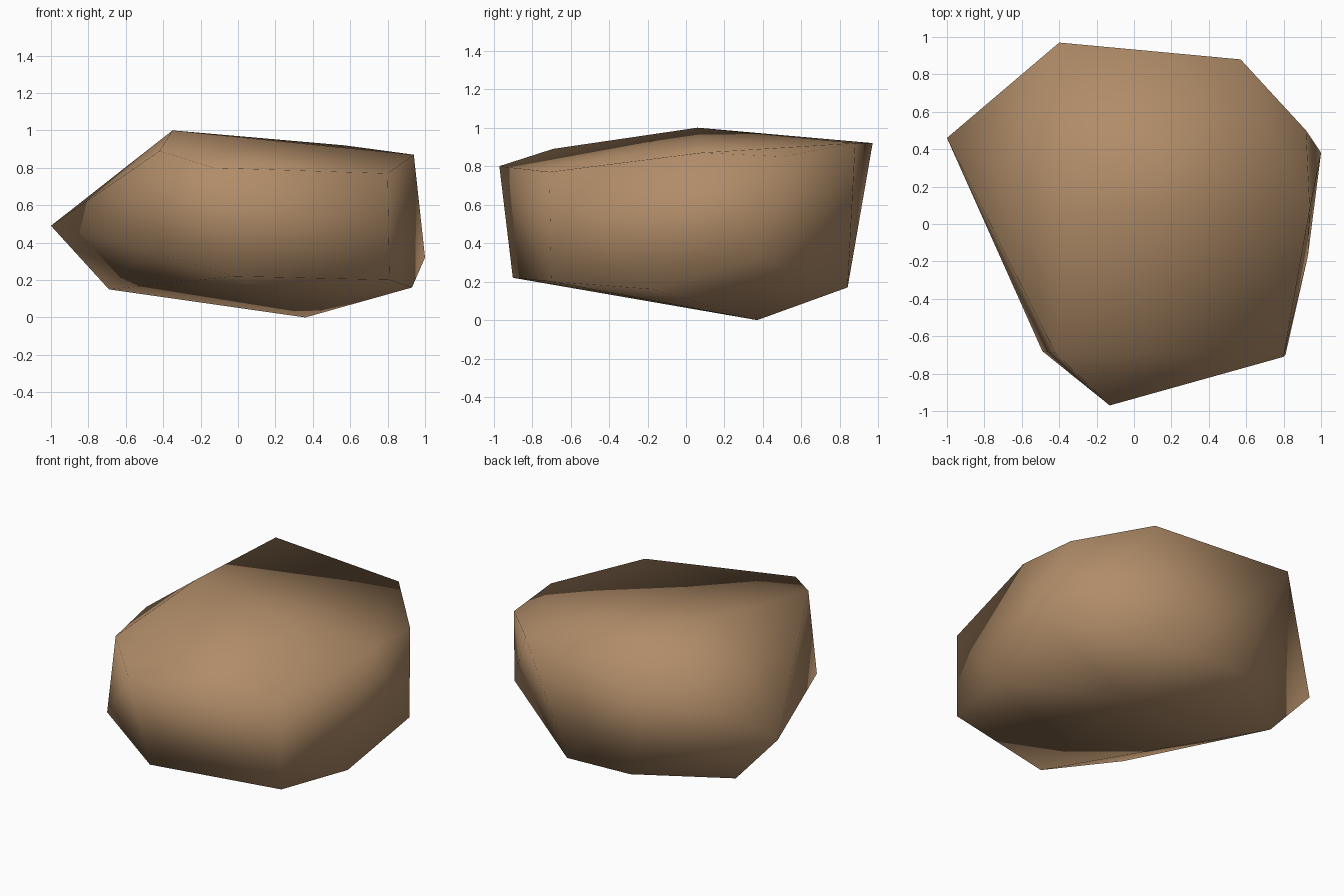
import bpy
import bmesh

# Remove the default cube only
default_cube = bpy.data.objects.get("Cube")
if default_cube:
    bpy.data.objects.remove(default_cube, do_unlink=True)


def make_material(name, colour):
    material = bpy.data.materials.new(name)
    material.use_nodes = True
    material.diffuse_color = colour
    shader = material.node_tree.nodes["Principled BSDF"]
    shader.inputs["Base Color"].default_value = colour
    shader.inputs["Roughness"].default_value = 0.9
    return material


def hull_object(name, corners, material):
    """Wrap a tight faceted skin around a handful of corner points."""
    bm = bmesh.new()
    for corner in corners:
        bm.verts.new(corner)
    result = bmesh.ops.convex_hull(bm, input=bm.verts[:])
    loose = {v for v in result["geom_interior"] + result["geom_unused"]
             if isinstance(v, bmesh.types.BMVert)}
    bmesh.ops.delete(bm, geom=list(loose), context="VERTS")
    bmesh.ops.recalc_face_normals(bm, faces=bm.faces[:])
    # The stone is shaded as one continuous soft surface
    for face in bm.faces:
        face.smooth = True
    mesh = bpy.data.meshes.new(name)
    bm.to_mesh(mesh)
    bm.free()
    mesh.materials.append(material)
    stone = bpy.data.objects.new(name, mesh)
    bpy.context.collection.objects.link(stone)
    return stone


# Peak and the upper rim around it
crown = [
    (-.35, .06, 1), (-.4, .97, .92), (.57, .88, .92), (.92, .5, .85),
    (.94, .08, .87), (.8, -.71, .77), (-.13, -.97, .8), (-.42, -.69, .89),
]
# Outermost points of the flanks
flanks = [(-1, .46, .49), (1, .38, .32), (-.49, -.68, .36)]
# Underside with its single ground contact
underside = [
    (.36, .37, 0), (-.69, .46, .15), (-.17, .83, .18), (.29, .84, .17),
    (.93, -.17, .16), (.81, -.7, .2), (-.02, -.9, .22),
]

brown = make_material("warm brown stone", (.434, .262, .138, 1))
hull_object("boulder", crown + flanks + underside, brown)
